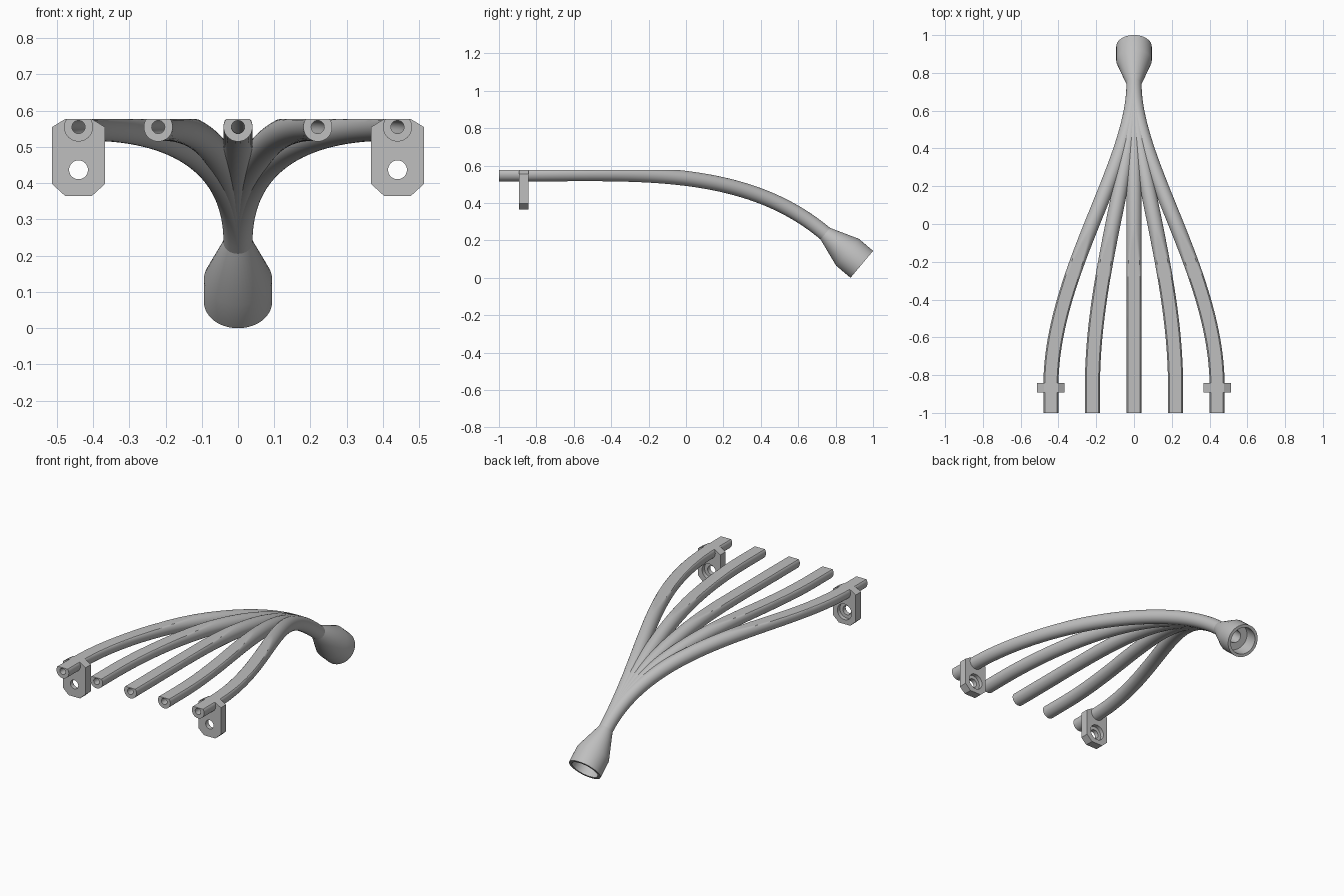
import bpy, bmesh, math
from mathutils import Vector, Matrix

cube = bpy.data.objects.get("Cube")
if cube:
    bpy.data.objects.remove(cube, do_unlink=True)

grey = bpy.data.materials.new("plain grey")
grey.use_nodes = True
COLOUR = (0.52, 0.52, 0.52, 1)
grey.diffuse_color = COLOUR
grey.node_tree.nodes["Principled BSDF"].inputs["Base Color"].default_value = COLOUR

SIDES = 40
TOP = 0.577            # flat top of the runners
PIPE, BORE = 0.04, 0.018
PIPE_Z = 0.555
SPREAD = 0.44
AXIS = Vector((0, math.cos(math.radians(40)), -math.sin(math.radians(40))))
MOUTH = Vector((0, 0.94, 0.072))
NECK = MOUTH - AXIS * 0.255


def add_object(name, bm, smooth=True):
    bmesh.ops.recalc_face_normals(bm, faces=bm.faces)
    mesh = bpy.data.meshes.new(name)
    bm.to_mesh(mesh)
    bm.free()
    mesh.materials.append(grey)
    if smooth:
        mesh.shade_smooth()
        mesh.set_sharp_from_angle(angle=math.radians(30))
    obj = bpy.data.objects.new(name, mesh)
    bpy.context.scene.collection.objects.link(obj)
    return obj


def ring(bm, centre, tangent, radius):
    side = tangent.cross(Vector((0, 0, 1))).normalized()
    up = side.cross(tangent).normalized()
    verts = []
    for i in range(SIDES):
        a = math.tau * i / SIDES
        p = centre + radius * (math.cos(a) * side + math.sin(a) * up)
        p.z = min(p.z, TOP)
        verts.append(bm.verts.new(p))
    return verts


def closed_loft(name, sections):
    """Skin a loop of (centre, tangent, radius) sections, last to first too."""
    bm = bmesh.new()
    rings = [ring(bm, *s) for s in sections]
    for a, b in zip(rings, rings[1:] + rings[:1]):
        for i in range(SIDES):
            j = (i + 1) % SIDES
            bm.faces.new((a[i], a[j], b[j], b[i]))
    return add_object(name, bm)


# Runners: straight front ends that sweep together into the neck
def runner(name, x):
    p0 = Vector((x, -0.86, PIPE_Z))
    p1 = Vector((x, -0.26, PIPE_Z))
    p2 = NECK - AXIS * 0.56
    path = [(Vector((x, -1, PIPE_Z)), Vector((0, 1, 0)))]
    steps = 56
    for k in range(steps + 1):
        t = k / steps
        u = 1 - t
        point = u**3 * p0 + 3 * u * u * t * p1 + 3 * u * t * t * p2 + t**3 * NECK
        slope = u * u * (p1 - p0) + 2 * u * t * (p2 - p1) + t * t * (NECK - p2)
        path.append((point, slope.normalized()))
    outer = [(p, d, PIPE) for p, d in path]
    inner = [(p, d, BORE) for p, d in reversed(path)]
    closed_loft(name, outer + inner)


names = ("right_outer", "right_inner", "middle", "left_inner", "left_outer")
for i, label in enumerate(names):
    runner(label + "_runner", SPREAD * (i - 2) / 2)

# Collector: flared cup with a stepped recess
profile = [(-0.255, PIPE), (-0.1, 0.094), (0, 0.094), (0, 0.077),
           (-0.09, 0.077), (-0.09, 0.036), (-0.15, 0.036), (-0.255, BORE)]
closed_loft("collector_cup", [(MOUTH + AXIS * s, AXIS, r) for s, r in profile])


# Mounting tabs: chamfered plates with a counterbored bolt hole
def cutter(x, z, radius, y0, y1):
    bm = bmesh.new()
    place = Matrix.Translation((x, (y0 + y1) / 2, z)) @ Matrix.Rotation(math.pi / 2, 4, "X")
    bmesh.ops.create_cone(bm, cap_ends=True, segments=SIDES, radius1=radius,
                          radius2=radius, depth=y1 - y0, matrix=place)
    obj = add_object("hole_cutter", bm, False)
    obj.hide_render = True
    return obj


def tab(name, x):
    front, back, low, half = -0.892, -0.843, 0.365, 0.073
    right = [(0.037, low), (half, low + 0.033), (half, TOP - 0.022), (0.037, TOP)]
    outline = right + [(-px, z) for px, z in reversed(right)]
    bm = bmesh.new()
    face = bm.faces.new([bm.verts.new((x + px, front, z)) for px, z in outline])
    grown = bmesh.ops.extrude_face_region(bm, geom=[face])["geom"]
    moved = [v for v in grown if isinstance(v, bmesh.types.BMVert)]
    bmesh.ops.translate(bm, verts=moved, vec=(0, back - front, 0))
    obj = add_object(name, bm, False)
    holes = [cutter(x, 0.437, 0.026, -1, -0.7),
             cutter(x, 0.437, 0.046, -0.866, -0.7),
             cutter(x, PIPE_Z, 0.02, -1, -0.7)]
    for hole in holes:
        mod = obj.modifiers.new("hole", "BOOLEAN")
        mod.operation = "DIFFERENCE"
        mod.solver = "EXACT"
        mod.object = hole
    bpy.context.view_layer.update()
    graph = bpy.context.evaluated_depsgraph_get()
    mesh = bpy.data.meshes.new_from_object(obj.evaluated_get(graph))
    obj.modifiers.clear()
    obj.data = mesh
    mesh.shade_smooth()
    mesh.set_sharp_from_angle(angle=math.radians(30))
    for hole in holes:
        bpy.data.objects.remove(hole, do_unlink=True)


tab("right_mounting_tab", -SPREAD)
tab("left_mounting_tab", SPREAD)
